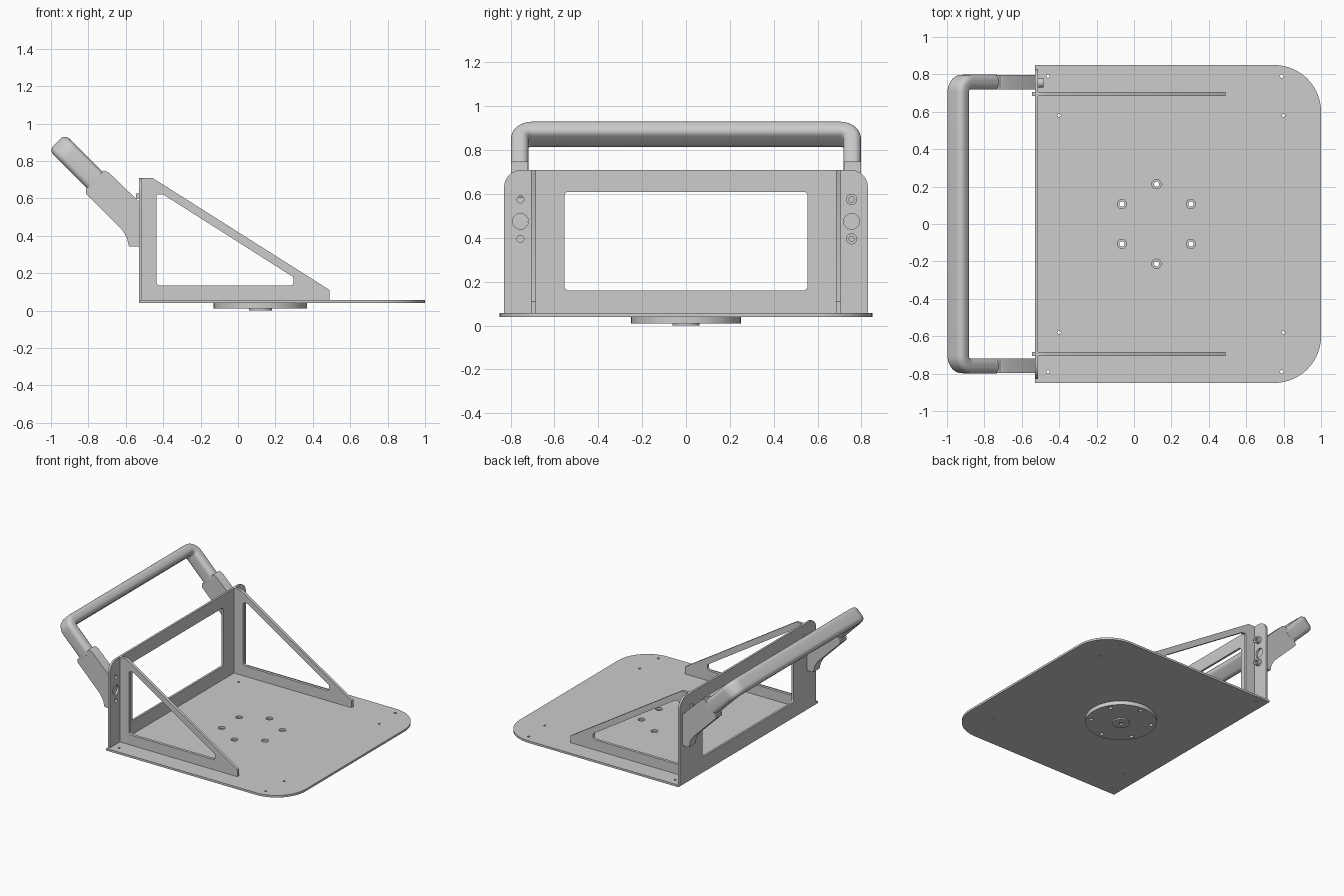
import bpy, bmesh, math
from mathutils import Vector

if "Cube" in bpy.data.objects:
    bpy.data.objects.remove(bpy.data.objects["Cube"])

grey = bpy.data.materials.new("metal grey")
grey.diffuse_color = (0.604, 0.604, 0.604, 1)
grey.use_nodes = True
grey.node_tree.nodes["Principled BSDF"].inputs["Base Color"].default_value = grey.diffuse_color


def rounded(corners, steps=8):
    """Fillet a list of (a, b, radius) corners into outline points."""
    out = []
    for i, (a, b, r) in enumerate(corners):
        p = Vector((a, b))
        if r == 0:
            out.append(p)
            continue
        d1 = (Vector(corners[i - 1][:2]) - p).normalized()
        d2 = (Vector(corners[(i + 1) % len(corners)][:2]) - p).normalized()
        ang = d1.angle(d2)
        t = r / math.tan(ang / 2)
        c = p + (d1 + d2).normalized() * (r / math.sin(ang / 2))
        v1, v2 = p + d1 * t - c, p + d2 * t - c
        start = math.atan2(v1.y, v1.x)
        sweep = math.atan2(v1.x * v2.y - v1.y * v2.x, v1.dot(v2))
        for k in range(steps + 1):
            th = start + sweep * k / steps
            out.append(c + Vector((math.cos(th), math.sin(th))) * r)
    return out


def circle(a, b, r, n=16):
    return [Vector((a + r * math.cos(2 * math.pi * k / n),
                    b + r * math.sin(2 * math.pi * k / n))) for k in range(n)]


def finish(name, bm):
    bmesh.ops.recalc_face_normals(bm, faces=bm.faces)
    me = bpy.data.meshes.new(name)
    bm.to_mesh(me)
    bm.free()
    me.materials.append(grey)
    ob = bpy.data.objects.new(name, me)
    bpy.context.collection.objects.link(ob)
    bpy.ops.object.select_all(action='DESELECT')
    ob.select_set(True)
    bpy.context.view_layer.objects.active = ob
    bpy.ops.object.shade_smooth_by_angle(angle=math.radians(35))
    return ob


def plate(name, axis, lo, hi, outer, holes=()):
    """Extrude an outline with holes along an axis from lo to hi."""
    place = {'x': lambda p, c: (c, p[0], p[1]),
             'y': lambda p, c: (p[0], c, p[1]),
             'z': lambda p, c: (p[0], p[1], c)}[axis]
    bm = bmesh.new()
    edges = []
    for loop in (outer, *holes):
        vs = [bm.verts.new(place(p, lo)) for p in loop]
        edges += [bm.edges.new((vs[i - 1], vs[i])) for i in range(len(vs))]
    normal = Vector(place((0, 0), 1))
    bmesh.ops.triangle_fill(bm, use_beauty=True, edges=edges, normal=normal)
    res = bmesh.ops.extrude_face_region(bm, geom=bm.faces[:], use_keep_orig=True)
    moved = [g for g in res['geom'] if isinstance(g, bmesh.types.BMVert)]
    bmesh.ops.translate(bm, verts=moved, vec=normal * (hi - lo))
    return finish(name, bm)


# Base plate with rounded front corners and fixing holes
CX = 0.12
ring = [(CX + 0.213 * math.cos(math.radians(30 + 60 * k)),
         0.213 * math.sin(math.radians(30 + 60 * k))) for k in range(6)]
small = [(x, s * y) for s in (-1, 1)
         for x, y in ((-0.46, 0.79), (-0.40, 0.58), (0.79, 0.79), (0.80, 0.58))]
plate("base_plate", 'z', 0.04, 0.056,
      rounded([(-0.53, -0.85, 0), (1, -0.85, 0.25), (1, 0.85, 0.25), (-0.53, 0.85, 0)], 14),
      [circle(x, y, 0.025) for x, y in ring] + [circle(x, y, 0.009, 10) for x, y in small])

# Round mounting flange and its centre boss underneath
plate("mounting_flange", 'z', 0.01, 0.04, circle(CX, 0, 0.25, 64),
      [circle(x, y, 0.014) for x, y in ring])
plate("centre_boss", 'z', 0, 0.01, circle(CX, 0, 0.062, 32), [circle(CX, 0, 0.018)])

# Upright panel with a large window and handle fixing holes
panel_holes = [rounded([(-0.555, 0.16, 0.02), (0.555, 0.16, 0.02),
                        (0.555, 0.61, 0.02), (-0.555, 0.61, 0.02)])]
for s in (-1, 1):
    panel_holes += [circle(s * 0.755, z, r)
                    for z, r in ((0.395, 0.016), (0.475, 0.036), (0.575, 0.016))]
plate("upright_panel", 'x', -0.53, -0.514,
      rounded([(-0.83, 0.056, 0), (0.83, 0.056, 0), (0.83, 0.71, 0.08), (-0.83, 0.71, 0.08)]),
      panel_holes)

gusset = rounded([(-0.514, 0.056, 0), (0.49, 0.056, 0), (0.49, 0.11, 0),
                  (-0.458, 0.71, 0), (-0.514, 0.71, 0)])
gusset_window = rounded([(-0.436, 0.134, 0.02), (0.298, 0.134, 0.02), (0.298, 0.178, 0.015),
                         (-0.402, 0.622, 0.012), (-0.436, 0.622, 0.012)])
bracket = rounded([(-0.813, 0.626, 0), (-0.62, 0.433, 0.03), (-0.594, 0.39, 0.02),
                   (-0.583, 0.342, 0), (-0.53, 0.342, 0), (-0.53, 0.583, 0),
                   (-0.69, 0.738, 0), (-0.717, 0.749, 0), (-0.813, 0.65, 0)], 4)
for s, side in ((-1, "front"), (1, "back")):
    # Triangular gusset, its locating tab and the handle bracket on each side
    lo, hi = sorted((s * 0.685, s * 0.707))
    plate(side + "_gusset", 'y', lo, hi, gusset, [gusset_window])
    plate(side + "_gusset_tab", 'y', lo, hi,
          [(-0.545, 0.6), (-0.53, 0.6), (-0.53, 0.625), (-0.545, 0.625)])
    lo, hi = sorted((s * 0.72, s * 0.797))
    plate(side + "_handle_bracket", 'y', lo, hi, bracket)

# Socket-head bolts on the back side
for i, z in enumerate((0.395, 0.575)):
    plate(f"bolt_head_{i + 1}", 'x', -0.514, -0.485, circle(0.755, z, 0.025, 24),
          [circle(0.755, z, 0.013, 6)])
    plate(f"bolt_shank_{i + 1}", 'x', -0.53, -0.505, circle(0.755, z, 0.0155))

# Tilted U-shaped handle: rounded section swept along a filleted path
origin = Vector((-0.94, 0, 0.872))
down = Vector((1, 0, -1)).normalized()
across = Vector((1, 0, 1)).normalized()
path = rounded([(-0.758, 0.265, 0), (-0.758, 0, 0.055), (0.758, 0, 0.055), (0.758, 0.265, 0)], 10)
section = rounded([(-0.06, -0.04, 0.032), (0.06, -0.04, 0.032),
                   (0.06, 0.04, 0.032), (-0.06, 0.04, 0.032)], 6)
bm = bmesh.new()
rings = []
for i, p in enumerate(path):
    prev = (p - path[i - 1]).normalized() if i else Vector((0, -1))
    nxt = (path[i + 1] - p).normalized() if i < len(path) - 1 else Vector((0, 1))
    t = (prev + nxt).normalized()
    rings.append([bm.verts.new(origin + across * a + Vector((0, p.x - t.y * b, 0))
                               + down * (p.y + t.x * b)) for a, b in section])
n = len(section)
for r0, r1 in zip(rings, rings[1:]):
    for k in range(n):
        bm.faces.new((r0[k - 1], r0[k], r1[k], r1[k - 1]))
bm.faces.new(rings[0])
bm.faces.new(rings[-1])
finish("handle", bm)
